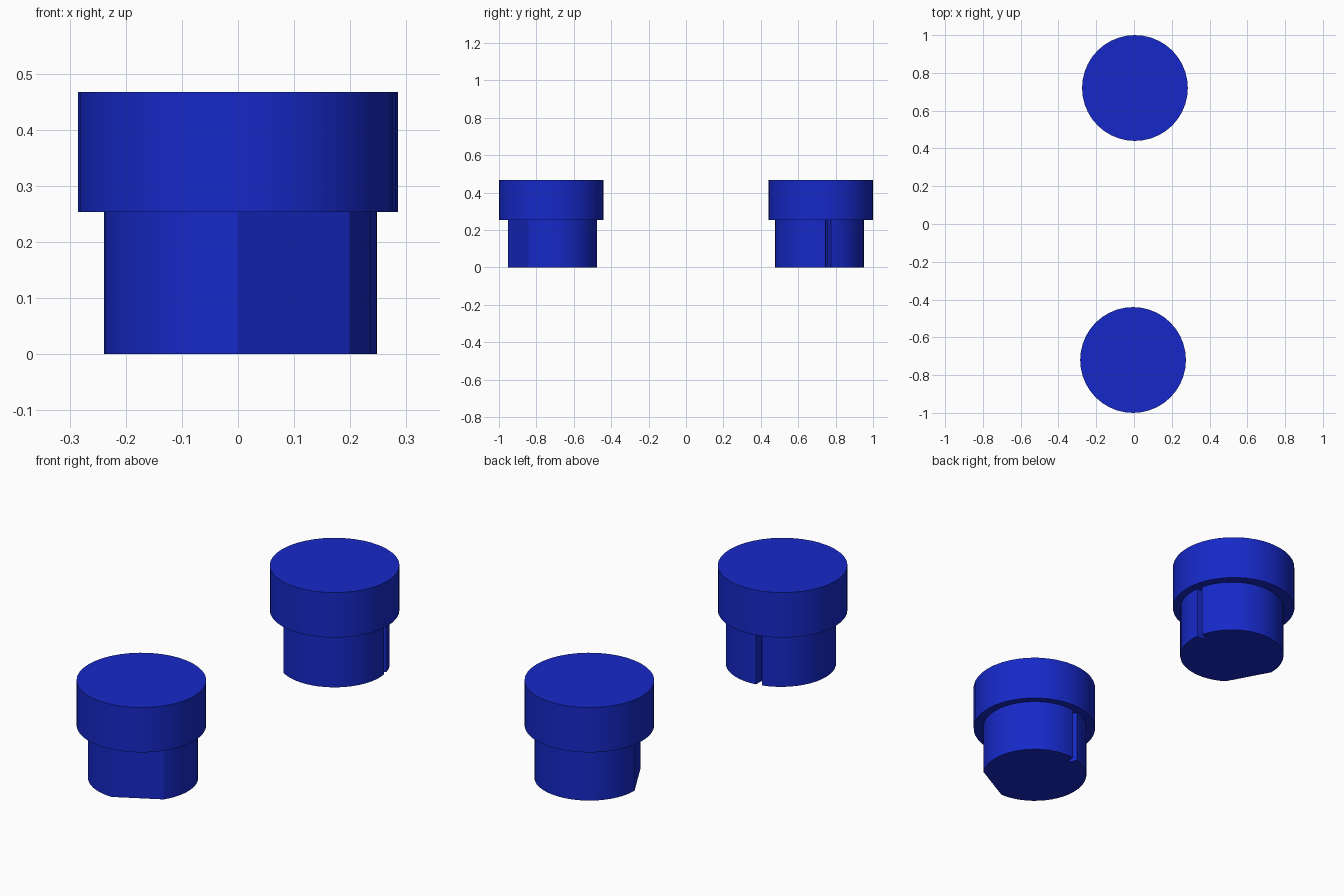
import bpy, bmesh, math

if "Cube" in bpy.data.objects:
    bpy.data.objects.remove(bpy.data.objects["Cube"])

blue = bpy.data.materials.new("blue_plastic")
blue.diffuse_color = (0.008, 0.022, 0.58, 1)
blue.use_nodes = True
blue.node_tree.nodes["Principled BSDF"].inputs["Base Color"].default_value = blue.diffuse_color


def arc(r, a0, a1, n):
    """Points on a circle between two angles in degrees."""
    angles = [math.radians(a0 + (a1 - a0) * i / n) for i in range(n + 1)]
    return [(r * math.cos(a), r * math.sin(a)) for a in angles]


def prism(name, outline, z0, z1, location, turn=0):
    """Extrude a closed outline upward into a solid."""
    bm = bmesh.new()
    face = bm.faces.new([bm.verts.new((x, y, z0)) for x, y in outline])
    top = bmesh.ops.extrude_face_region(bm, geom=[face])["geom"]
    verts = [v for v in top if isinstance(v, bmesh.types.BMVert)]
    bmesh.ops.translate(bm, verts=verts, vec=(0, 0, z1 - z0))
    bmesh.ops.recalc_face_normals(bm, faces=bm.faces)
    mesh = bpy.data.meshes.new(name)
    bm.to_mesh(mesh)
    bm.free()
    mesh.materials.append(blue)
    obj = bpy.data.objects.new(name, mesh)
    bpy.context.collection.objects.link(obj)
    obj.location = (*location, 0)
    obj.rotation_euler.z = math.radians(turn)
    bpy.ops.object.select_all(action='DESELECT')
    bpy.context.view_layer.objects.active = obj
    obj.select_set(True)
    bpy.ops.object.shade_smooth_by_angle(angle=math.radians(25))


# Stem outline: round, with a narrow slit at the back and a wide flat at the front
R_STEM, R_CAP = 0.238, 0.28
stem = arc(R_STEM, -33, 98, 18)
stem += [(0.198 * math.cos(math.radians(a)), 0.198 * math.sin(math.radians(a)))
         for a in (100, 103)]
stem += arc(R_STEM, 105, 270, 22)

# Cap outline: plain round disc
cap = arc(R_CAP, 0, 360, 40)[:-1]

# Two pegs, the rear one turned a quarter
for side, stem_at, cap_at, turn in (
        ("front", (-0.001, -0.713), (-0.005, -0.72), 0),
        ("rear", (0.01, 0.713), (0.005, 0.72), -90)):
    prism(side + "_peg_stem", stem, 0, 0.253, stem_at, turn)
    prism(side + "_peg_cap", cap, 0.253, 0.467, cap_at, turn)
